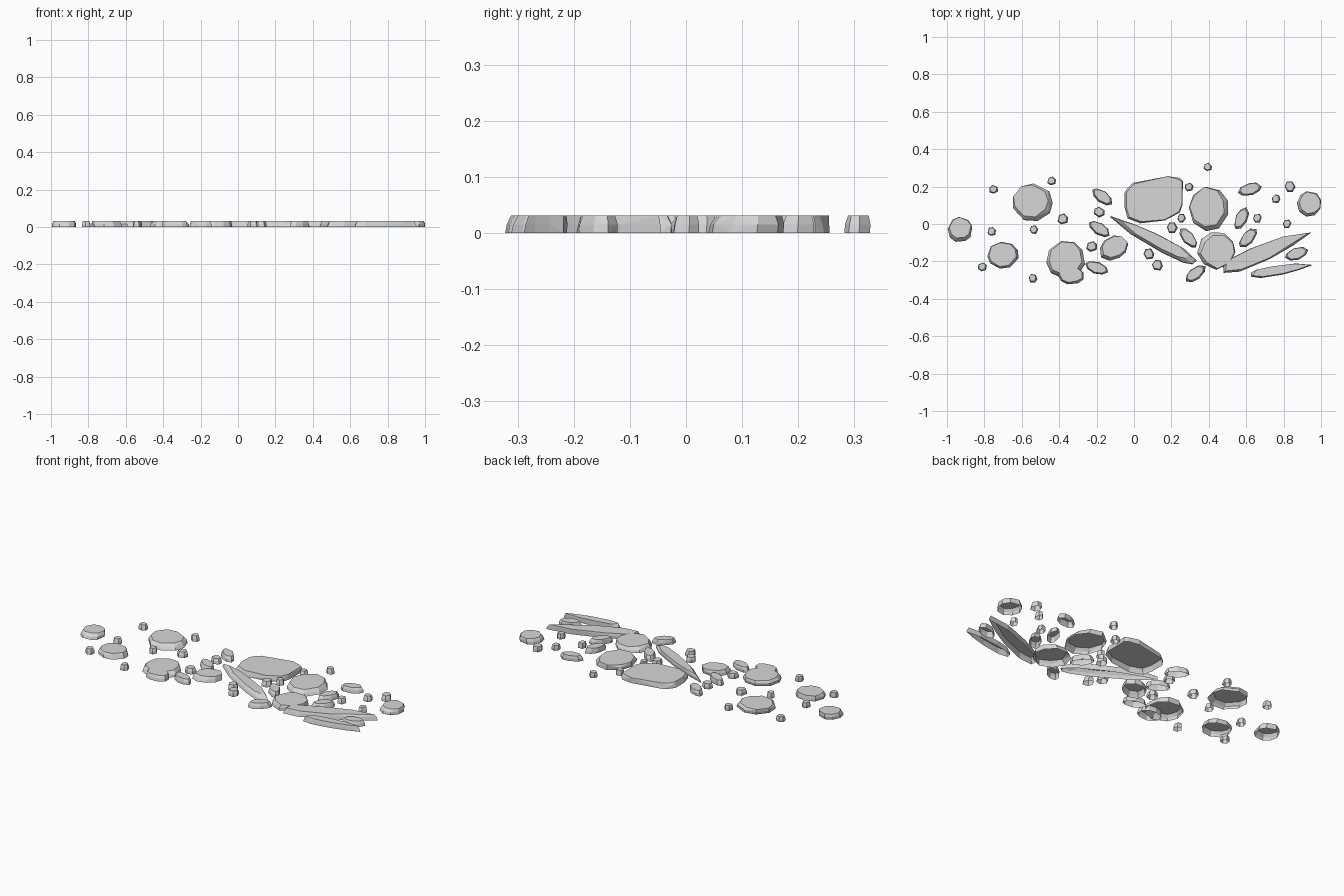
import bpy
import bmesh
import random
from math import cos, sin, pi, radians
from mathutils import Matrix, Vector

random.seed(7)
HEIGHT = 0.031

default_cube = bpy.data.objects.get("Cube")
if default_cube:
    bpy.data.objects.remove(default_cube, do_unlink=True)

# One plain grey stone colour
grey = bpy.data.materials.new("stone_grey")
grey.use_nodes = True
colour = (0.68, 0.68, 0.68, 1)
grey.diffuse_color = colour
grey.node_tree.nodes["Principled BSDF"].inputs["Base Color"].default_value = colour


def fit(outline, half_length, half_width):
    """Centre an outline and stretch it to the requested half sizes."""
    xs = [p.x for p in outline]
    ys = [p.y for p in outline]
    mid = Vector(((max(xs) + min(xs)) / 2, (max(ys) + min(ys)) / 2))
    sx = 2 * half_length / (max(xs) - min(xs))
    sy = 2 * half_width / (max(ys) - min(ys))
    return [Vector(((p.x - mid.x) * sx, (p.y - mid.y) * sy)) for p in outline]


def irregular_outline(sides, point=0.0, rough=0.06):
    """Uneven polygon; a higher point value gives sharper ends."""
    start = random.uniform(0, pi) if not point else 0
    outline = []
    for i in range(sides):
        a = start + 2 * pi * (i + random.uniform(-0.15, 0.15)) / sides
        r = 1 - random.uniform(0, rough)
        outline.append(Vector((cos(a) * r, sin(a) * abs(sin(a)) ** point * r)))
    return outline


def stone(name, x, y, outline, angle=0, top=0.86, lean=(0, 0)):
    """Flat-topped faceted stone, open underneath where it meets the ground."""
    bm = bmesh.new()
    for level, scale, wobble in ((0, 0.99, 0.01), (0.5, 0.96, 0.03), (1, top, 0.04)):
        for p in outline:
            s = scale + random.uniform(-wobble, wobble)
            shift = Vector(lean) * level
            bm.verts.new((p.x * s + shift.x, p.y * s + shift.y, HEIGHT * level))
    hull = bmesh.ops.convex_hull(bm, input=bm.verts)
    spare = {v for v in hull["geom_interior"] + hull["geom_unused"]
             if isinstance(v, bmesh.types.BMVert)}
    bmesh.ops.delete(bm, geom=list(spare), context="VERTS")
    bmesh.ops.recalc_face_normals(bm, faces=bm.faces)
    underside = [f for f in bm.faces if f.normal.z < -0.99]
    bmesh.ops.delete(bm, geom=underside, context="FACES")
    bmesh.ops.dissolve_limit(bm, angle_limit=radians(4),
                             verts=bm.verts, edges=bm.edges)
    bmesh.ops.transform(bm, matrix=Matrix.Rotation(radians(angle), 4, "Z"),
                        verts=bm.verts)
    mesh = bpy.data.meshes.new(name)
    bm.to_mesh(mesh)
    bm.free()
    mesh.materials.append(grey)
    obj = bpy.data.objects.new(name, mesh)
    obj.location = (x, y, 0)
    bpy.context.collection.objects.link(obj)
    return obj


# Large slab with a squarish outline
slab = [Vector(p) for p in ((-30, 7), (-27, 12), (-21, 17), (14, 24), (26, 22),
                            (29, 19), (29, -5), (26, -13), (11, -21),
                            (-14, -24), (-27, -19), (-30, -8))]
stone("large_slab", .105, .13, fit(slab, .158, .128), top=.95)

# Round stones: x, y, half width, half depth, angle, lean of the top
round_stones = [
    (-.54, .115, .107, .1, 0, (-.01, .01)),
    (-.93, -.03, .066, .066, 0, (0, .01)),
    (-.7, -.167, .083, .073, 0, (-.005, .004)),
    (-.365, -.195, .104, .1, 0, (0, .01)),
    (-.11, -.13, .082, .06, 30, (.008, .005)),
    (.4, .08, .104, .12, 0, (-.01, .01)),
    (.44, -.145, .104, .1, 0, (.008, -.004)),
    (.935, .107, .065, .068, 0, (.004, .005)),
    (-.34, -.275, .07, .048, 0, (0, .005)),
]
for n, (x, y, w, d, angle, lean) in enumerate(round_stones):
    stone(f"round_stone_{n}", x, y, fit(irregular_outline(9), w, d), angle, lean=lean)

# Long shards, blunt at one end: x, y, half length, half width, angle, top, lean
shard = [Vector(p) for p in ((26, 0), (12, 4), (-8, 5), (-20, 4), (-25, 2),
                             (-26, -2), (-18, -5), (0, -5), (14, -3))]
long_shards = [
    (.1, -.085, .262, .037, 151.5, .78, (0, -.009)),
    (.71, -.145, .26, .046, 22.6, .92, (0, .004)),
    (.79, -.245, .172, .026, 9, .9, (0, .003)),
]
for n, (x, y, w, d, angle, top, lean) in enumerate(long_shards):
    stone(f"long_shard_{n}", x, y, fit(shard, w, d), angle, top, lean)

# Small oval chips: x, y, angle
chips = [
    (-.17, .145, -35), (-.185, -.027, -32), (-.2, -.235, -20),
    (.29, -.075, -50), (.61, -.075, 50), (.575, .03, 65),
    (.62, .185, 15), (.87, -.16, 20), (.33, -.265, 40),
]
for n, (x, y, angle) in enumerate(chips):
    outline = fit(irregular_outline(8, .15), .066, .033)
    stone(f"oval_chip_{n}", x, y, outline, angle, top=.82, lean=(0, .003))

# Pebbles in two sizes: x, y
pebbles = {
    .023: [(-.75, .185), (-.44, .23), (-.76, -.04), (-.81, -.23), (-.535, -.03),
           (-.54, -.29), (.255, .03), (.295, .197), (.395, .305), (.66, .03),
           (.76, .135), (.82, 0)],
    .029: [(-.185, .063), (-.225, -.12), (.08, -.16), (.125, -.22),
           (.205, -.02), (.835, .2), (-.38, .027)],
}
for size, places in pebbles.items():
    for n, (x, y) in enumerate(places):
        outline = fit(irregular_outline(6, rough=.15), size, size)
        kind = "small" if size < .025 else "medium"
        stone(f"{kind}_pebble_{n}", x, y, outline, top=.78, lean=(-.002, .002))
